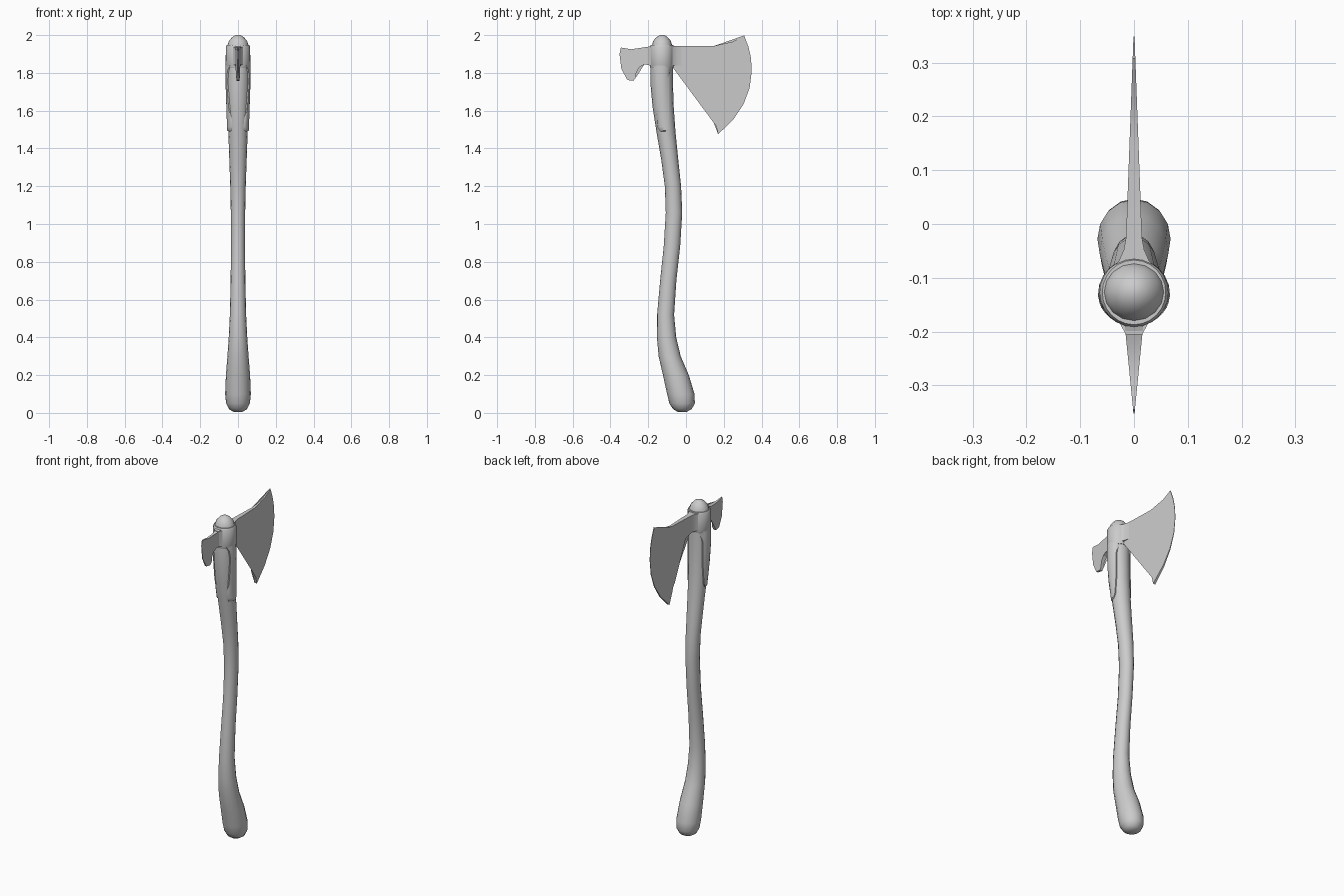
import bpy, bmesh, math

grey = bpy.data.materials.new("plain grey")
grey.diffuse_color = (0.6, 0.6, 0.6, 1)


def make_object(name, bm, angle=40):
    bmesh.ops.recalc_face_normals(bm, faces=bm.faces)
    mesh = bpy.data.meshes.new(name)
    bm.to_mesh(mesh)
    bm.free()
    mesh.materials.append(grey)
    obj = bpy.data.objects.new(name, mesh)
    bpy.context.collection.objects.link(obj)
    bpy.context.view_layer.objects.active = obj
    obj.select_set(True)
    bpy.ops.object.shade_smooth_by_angle(angle=math.radians(angle))
    obj.select_set(False)
    return obj


def loft(name, rings, closed=True, angle=40):
    """Skin equal-length rings of points; cap both ends when closed."""
    bm = bmesh.new()
    rows = [[bm.verts.new(p) for p in r] for r in rings]
    n = len(rows[0])
    for a, b in zip(rows, rows[1:]):
        for i in range(n if closed else n - 1):
            j = (i + 1) % n
            bm.faces.new((a[i], a[j], b[j], b[i]))
    if closed:
        bm.faces.new(rows[0])
        bm.faces.new(rows[-1])
    return make_object(name, bm, angle)


def oval(z, y0, y1, hx, sides=16):
    c, hy = (y0 + y1) / 2, (y1 - y0) / 2
    return [(hx * math.cos(2 * math.pi * i / sides),
             c + hy * math.sin(2 * math.pi * i / sides), z) for i in range(sides)]


def wedge(name, outline, y_root, t_root, y_edge, t_edge=0.001):
    """Flat outline in y, z whose thickness tapers towards the cutting edge."""
    bm = bmesh.new()
    sides = []
    for s in (-1, 1):
        row = []
        for y, z in outline:
            f = (y - y_root) / (y_edge - y_root)
            row.append(bm.verts.new((s * (t_root + f * (t_edge - t_root)), y, z)))
        sides.append(row)
        bm.faces.new(row)
    n = len(outline)
    for i in range(n):
        j = (i + 1) % n
        bm.faces.new((sides[0][i], sides[0][j], sides[1][j], sides[1][i]))
    bmesh.ops.triangulate(bm, faces=[f for f in bm.faces if len(f.verts) > 4])
    return make_object(name, bm, 30)


# Curved haft: height, front y, back y, half width
HAFT = [(0.006, -0.045, 0.005, 0.025), (0.02, -0.068, 0.03, 0.048),
        (0.05, -0.088, 0.047, 0.063), (0.10, -0.10, 0.045, 0.068),
        (0.20, -0.122, 0.015, 0.064), (0.30, -0.145, -0.028, 0.056),
        (0.40, -0.154, -0.052, 0.049), (0.52, -0.153, -0.063, 0.043),
        (0.70, -0.137, -0.051, 0.039), (0.88, -0.118, -0.031, 0.037),
        (1.06, -0.107, -0.020, 0.038), (1.20, -0.112, -0.026, 0.041),
        (1.34, -0.131, -0.041, 0.046), (1.48, -0.155, -0.055, 0.051),
        (1.62, -0.177, -0.065, 0.056), (1.74, -0.188, -0.069, 0.060),
        (1.84, -0.188, -0.070, 0.061), (1.94, -0.182, -0.071, 0.058),
        (1.97, -0.173, -0.081, 0.048), (1.99, -0.155, -0.098, 0.030),
        (2.00, -0.137, -0.114, 0.012)]
loft("haft", [oval(*s) for s in HAFT])

# Round eye of the axe head, wrapped around the haft
loft("head_eye", [oval(1.825, -0.188, -0.066, 0.061, 24),
                  oval(1.835, -0.191, -0.064, 0.066, 24),
                  oval(1.94, -0.191, -0.064, 0.064, 24),
                  oval(1.948, -0.187, -0.067, 0.059, 24)])


# Long cheek straps down both sides of the haft
def haft_at(z):
    for a, b in zip(HAFT, HAFT[1:]):
        if a[0] <= z <= b[0]:
            f = (z - a[0]) / (b[0] - a[0])
            return [p + f * (q - p) for p, q in zip(a, b)]


STRAP = [(1.488, 0.008), (1.495, 0.020), (1.515, 0.028), (1.55, 0.031), (1.62, 0.033),
         (1.70, 0.033), (1.77, 0.034), (1.81, 0.039), (1.84, 0.053)]
for side, word in ((-1, "left"), (1, "right")):
    rows = []
    for z, w in STRAP:
        _, y0, y1, hx = haft_at(z)
        c, hy = (y0 + y1) / 2, (y1 - y0) / 2
        row = []
        for u in (-1, -1, -0.6, -0.2, 0.2, 0.6, 1, 1):
            y = -0.123 + u * w
            lift = -0.004 if len(row) in (0, 7) else 0.006
            if z < 1.49:
                lift = -0.004
            x = hx * math.sqrt(max(0.05, 1 - ((y - c) / hy) ** 2)) + lift
            row.append((side * x, y, z))
        rows.append(row)
    loft(word + "_cheek_strap", rows, closed=False, angle=50)

# Bearded blade with a sweeping edge
wedge("blade", [(-0.08, 1.943), (0.15, 1.943), (0.20, 1.949), (0.25, 1.966),
                (0.308, 1.998), (0.33, 1.94), (0.344, 1.88), (0.348, 1.81),
                (0.337, 1.72), (0.305, 1.635), (0.25, 1.553), (0.17, 1.475),
                (0.16, 1.518), (0.143, 1.545), (0.135, 1.573), (0.122, 1.59),
                (0.13, 1.64), (0.125, 1.69), (0.10, 1.75), (0.065, 1.795),
                (0.02, 1.825), (-0.03, 1.838), (-0.08, 1.842)], -0.03, 0.015, 0.348)

# Hooked poll opposite the blade
wedge("poll", [(-0.17, 1.943), (-0.195, 1.938), (-0.22, 1.925), (-0.29, 1.925),
               (-0.345, 1.934), (-0.352, 1.90), (-0.342, 1.82), (-0.31, 1.762),
               (-0.278, 1.758), (-0.266, 1.775), (-0.263, 1.803), (-0.245, 1.832),
               (-0.22, 1.845), (-0.17, 1.835)], -0.20, 0.016, -0.352)


# Tapered fillets joining the eye to the blade and poll
def fillet(name, sections, z0, z1):
    loft(name, [[(-t, y, z0), (t, y, z0), (t, y, z1), (-t, y, z1)]
                for y, t in sections], angle=50)


fillet("blade_root", [(-0.095, 0.050), (-0.068, 0.028), (-0.048, 0.019),
                      (-0.025, 0.0148)], 1.84, 1.943)
fillet("poll_root", [(-0.165, 0.048), (-0.185, 0.026), (-0.205, 0.0155)], 1.842, 1.936)
